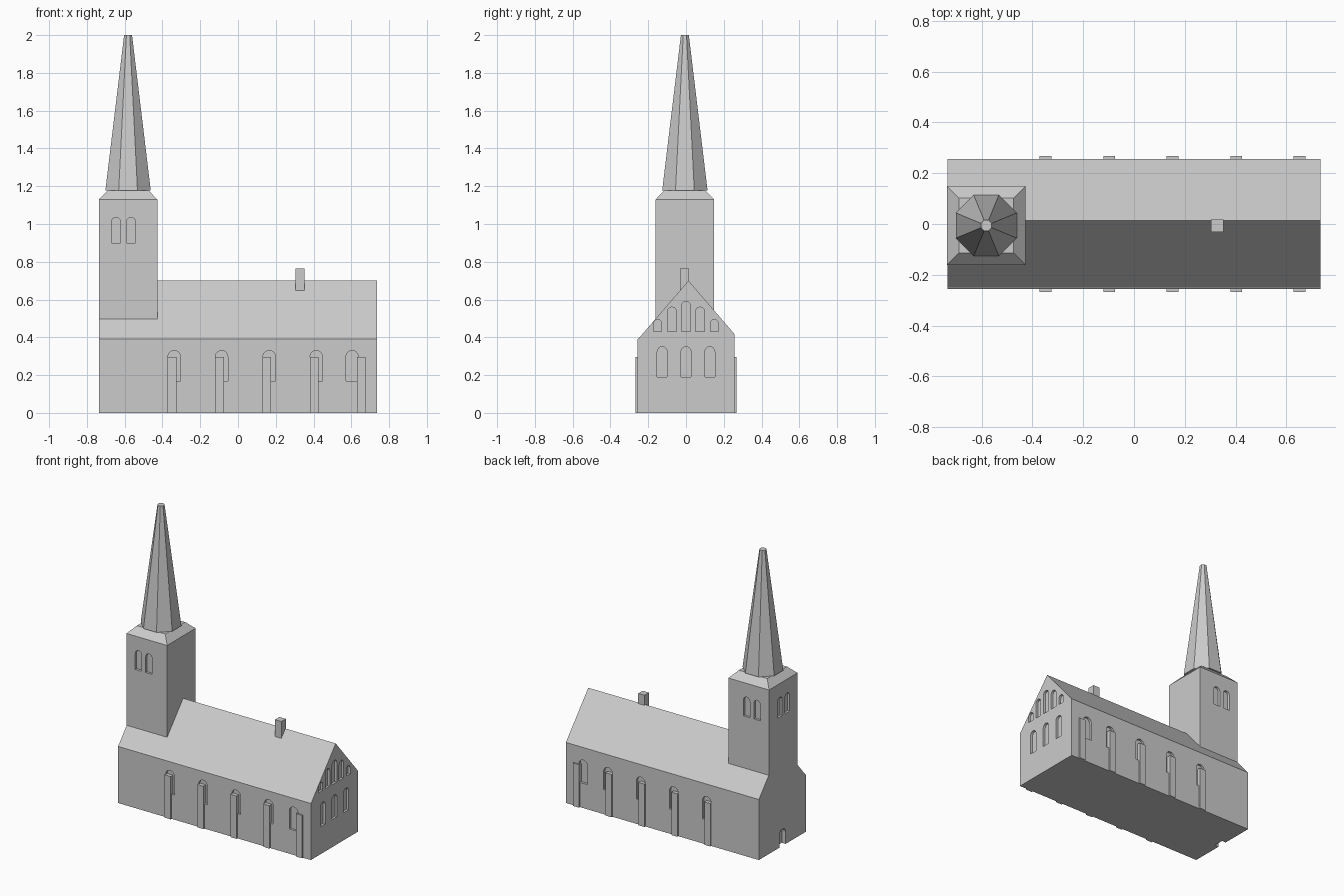
import bpy, bmesh, math
from mathutils import Matrix, Vector

if "Cube" in bpy.data.objects:
    bpy.data.objects.remove(bpy.data.objects["Cube"])

stone = bpy.data.materials.new("grey stone")
stone.diffuse_color = (0.6, 0.6, 0.6, 1)
stone.use_nodes = True
stone.node_tree.nodes["Principled BSDF"].inputs["Base Color"].default_value = stone.diffuse_color


def finish(bm, name):
    bmesh.ops.recalc_face_normals(bm, faces=bm.faces[:])
    mesh = bpy.data.meshes.new(name)
    bm.to_mesh(mesh)
    bm.free()
    mesh.materials.append(stone)
    obj = bpy.data.objects.new(name, mesh)
    bpy.context.collection.objects.link(obj)
    return obj


def prism(bm, points, offset):
    """Extrude a closed outline of 3D points along offset."""
    face = bm.faces.new([bm.verts.new(p) for p in points])
    ext = bmesh.ops.extrude_face_region(bm, geom=[face])["geom"]
    bmesh.ops.translate(bm, vec=offset,
                        verts=[v for v in ext if isinstance(v, bmesh.types.BMVert)])


def box(name, x0, x1, y0, y1, z0, z1):
    bm = bmesh.new()
    prism(bm, [(x0, y0, z0), (x1, y0, z0), (x1, y1, z0), (x0, y1, z0)], (0, 0, z1 - z0))
    return finish(bm, name)


def loft(bm, rings):
    """Closed solid through rings with equal point counts."""
    rows = [[bm.verts.new(p) for p in r] for r in rings]
    n = len(rows[0])
    for a, b in zip(rows, rows[1:]):
        for i in range(n):
            j = (i + 1) % n
            bm.faces.new((a[i], a[j], b[j], b[i]))
    bm.faces.new(rows[0])
    bm.faces.new(rows[-1])


def arch(bm, axis, wall, sign, centre, width, z0, z1, depth=0.016):
    """Round-headed opening in a wall; sign is the outward direction along axis."""
    r = width / 2
    outline = [(centre - r, z0), (centre + r, z0)]
    outline += [(centre + r * math.cos(math.pi * k / 8), z1 - r + r * math.sin(math.pi * k / 8))
                for k in range(9)]
    start, length = wall - sign * depth, sign * (depth + 0.03)
    if axis == "y":
        prism(bm, [(u, start, z) for u, z in outline], (0, length, 0))
    else:
        prism(bm, [(start, u, z) for u, z in outline], (length, 0, 0))


def cut(obj, bm):
    cutter = finish(bm, "opening_cutter")
    cutter.hide_render = True
    mod = obj.modifiers.new("openings", "BOOLEAN")
    mod.operation, mod.solver, mod.object = "DIFFERENCE", "EXACT", cutter
    bpy.context.view_layer.objects.active = obj
    bpy.ops.object.modifier_apply(modifier=mod.name)
    bpy.data.objects.remove(cutter)


# Nave with slightly uneven gable roof
profile = [(-0.257, 0), (0.257, 0), (0.257, 0.417), (0.013, 0.70), (-0.248, 0.397), (-0.257, 0.39)]
bm = bmesh.new()
prism(bm, [(-0.735, y, z) for y, z in profile], (1.47, 0, 0))
nave = finish(bm, "nave")

bm = bmesh.new()
for s in (-1, 1):  # side windows
    for x in (-0.338, -0.087, 0.165, 0.414, 0.604):
        arch(bm, "y", s * 0.257, s, x, 0.066, 0.17, 0.33)
for y in (-0.126, 0, 0.126):  # gable windows, lower row
    arch(bm, "x", 0.735, 1, y, 0.053, 0.19, 0.35)
for y, w, top in ((0, 0.05, 0.59), (0.075, 0.048, 0.56), (0.15, 0.043, 0.494)):
    for s in ((-1, 1) if y else (1,)):  # gable windows, upper row
        arch(bm, "x", 0.735, 1, s * y, w, 0.43, top)
arch(bm, "x", -0.735, -1, 0, 0.07, -0.02, 0.115, 0.03)  # west door
cut(nave, bm)

# Buttresses along both sides
for s in (-1, 1):
    for x in (-0.349, -0.098, 0.152, 0.403, 0.652):
        y0, y1 = sorted((s * 0.235, s * 0.267))
        box("buttress", x - 0.023, x + 0.023, y0, y1, 0, 0.295)

# Tower with bevelled cap
cx, cy = -0.582, -0.006


def square(h, z):
    return [(cx + a * h, cy + b * h, z) for a, b in ((-1, -1), (1, -1), (1, 1), (-1, 1))]


bm = bmesh.new()
loft(bm, [square(0.155, 0.3), square(0.155, 1.13), square(0.108, 1.178)])
tower = finish(bm, "tower")
bm = bmesh.new()
for s in (-1, 1):  # belfry openings, front and back
    for x in (-0.646, -0.566):
        arch(bm, "y", cy + s * 0.155, s, x, 0.048, 0.90, 1.035)
for y in (-0.05, 0.03):  # belfry openings, west
    arch(bm, "x", cx - 0.155, -1, y, 0.048, 0.90, 1.035)
cut(tower, bm)

# Eight-sided spire
def octagon(apothem, z):
    r = apothem / math.cos(math.pi / 8)
    return [(cx + r * math.cos(math.pi / 8 + k * math.pi / 4),
             cy + r * math.sin(math.pi / 8 + k * math.pi / 4), z) for k in range(8)]


bm = bmesh.new()
loft(bm, [octagon(0.12, 1.178), octagon(0.021, 2.0)])
finish(bm, "spire")

# Chimney
box("chimney", 0.304, 0.352, -0.031, 0.017, 0.62, 0.765)
